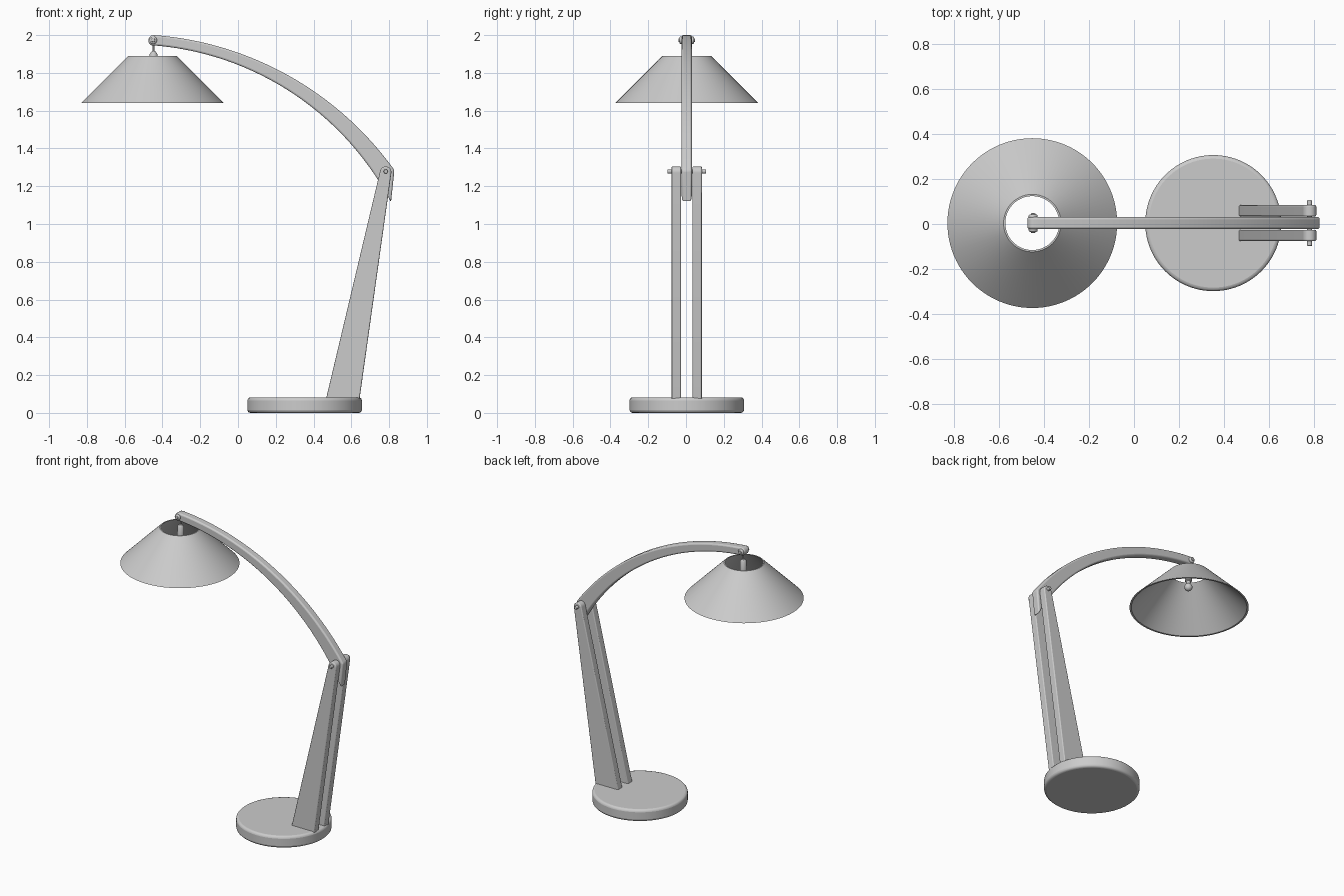
import bpy, bmesh, math
from mathutils import Vector

if "Cube" in bpy.data.objects:
    bpy.data.objects.remove(bpy.data.objects["Cube"], do_unlink=True)

grey = bpy.data.materials.new("light_grey")
grey.use_nodes = True
grey.diffuse_color = (0.6, 0.6, 0.6, 1)
grey.node_tree.nodes["Principled BSDF"].inputs["Base Color"].default_value = (0.6, 0.6, 0.6, 1)

YC = 0.004          # shared centre plane
SHADE_X = -0.453    # lamp hanging axis


def finish(name, bm, bevel=0):
    """Turn a bmesh into a shaded object, optionally with rounded edges."""
    bmesh.ops.recalc_face_normals(bm, faces=bm.faces)
    mesh = bpy.data.meshes.new(name)
    bm.to_mesh(mesh)
    bm.free()
    mesh.materials.append(grey)
    obj = bpy.data.objects.new(name, mesh)
    bpy.context.collection.objects.link(obj)
    if bevel:
        mod = obj.modifiers.new("rounded_edges", 'BEVEL')
        mod.width, mod.segments = bevel, 3
        mod.limit_method, mod.angle_limit = 'ANGLE', math.radians(40)
    bpy.ops.object.select_all(action='DESELECT')
    obj.select_set(True)
    bpy.context.view_layer.objects.active = obj
    bpy.ops.object.shade_smooth_by_angle(angle=math.radians(35))
    return obj


def plate(name, outline, y, thick, bevel):
    """Extrude an outline in x and z along y."""
    bm = bmesh.new()
    face = bm.faces.new([bm.verts.new((x, y - thick / 2, z)) for x, z in outline])
    new = bmesh.ops.extrude_face_region(bm, geom=[face])["geom"]
    bmesh.ops.translate(bm, vec=(0, thick, 0),
                        verts=[v for v in new if isinstance(v, bmesh.types.BMVert)])
    return finish(name, bm, bevel)


def lathe(name, profile, x, steps=64, closed=False, bevel=0):
    """Spin a (radius, z) profile around a vertical axis."""
    bm = bmesh.new()
    verts = [bm.verts.new((x + r, YC, z)) for r, z in profile]
    pairs = list(zip(verts, verts[1:] + verts[:1])) if closed else list(zip(verts, verts[1:]))
    edges = [bm.edges.new(p) for p in pairs]
    bmesh.ops.spin(bm, geom=verts + edges, cent=(x, YC, 0), axis=(0, 0, 1),
                   angle=math.tau, steps=steps)
    bmesh.ops.remove_doubles(bm, verts=bm.verts, dist=0.0001)
    return finish(name, bm, bevel)


def pin(name, x, z, radius, length):
    """Rounded rod lying along y."""
    bm = bmesh.new()
    bmesh.ops.create_cone(bm, cap_ends=True, segments=20, radius1=radius, radius2=radius, depth=length)
    for v in bm.verts:
        v.co = Vector((x + v.co.x, YC + v.co.z, z + v.co.y))
    return finish(name, bm, radius * 0.35)


def arc(cx, cz, r, a0, a1, n):
    """Points on a circle between two angles in degrees."""
    angles = [math.radians(a0 + (a1 - a0) * i / n) for i in range(n + 1)]
    return [(cx + r * math.cos(a), cz + r * math.sin(a)) for a in angles]


def arc_through(a, b, c, n):
    """Points on the circle through three points, from a to c."""
    (ax, az), (bx, bz), (cx, cz) = a, b, c
    d = 2 * (ax * (bz - cz) + bx * (cz - az) + cx * (az - bz))
    sa, sb, sc = (p[0] ** 2 + p[1] ** 2 for p in (a, b, c))
    ox = (sa * (bz - cz) + sb * (cz - az) + sc * (az - bz)) / d
    oz = (sa * (cx - bx) + sb * (ax - cx) + sc * (bx - ax)) / d
    ang = [math.degrees(math.atan2(p[1] - oz, p[0] - ox)) for p in (a, c)]
    return arc(ox, oz, math.hypot(ax - ox, az - oz), *ang, n)


# Round base
lathe("base", [(0, 0), (0.303, 0), (0.303, 0.082), (0, 0.082)], 0.353, 96, bevel=0.016)

# Twin tapering uprights with rounded tops
upright = [(0.465, 0.07), (0.643, 0.07)] + arc(0.782, 1.275, 0.03, -8, 168, 12)
for side, name in ((-1, "right_upright"), (1, "left_upright")):
    plate(name, upright, YC + side * 0.055, 0.05, 0.006)

# Curved arm, thicker towards the joint and ending in a pointed tail
outer = arc_through((-0.445, 2.0), (0.26, 1.79), (0.828, 1.285), 40)
inner = arc_through((0.81, 1.115), (0.45, 1.57), (-0.44, 1.945), 40)
nose = arc(-0.447, 1.972, 0.028, 250, 110, 8)
plate("curved_arm", outer + inner + nose, YC, 0.054, 0.01)

# Joint pins
pin("joint_pin", 0.782, 1.278, 0.011, 0.205)
pin("hanger_pin", -0.449, 1.973, 0.02, 0.078)
pin("hanger_pin_core", -0.449, 1.973, 0.01, 0.088)

# Hanging wire, socket and bulb
lathe("hanger_wire", [(0, 1.96), (0.005, 1.96), (0.005, 1.9), (0, 1.9)], -0.447, 12)
lathe("socket", [(0, 1.915), (0.012, 1.912), (0.021, 1.898), (0.022, 1.83),
                 (0.014, 1.825), (0.013, 1.8), (0, 1.8)], -0.447, 24)
lathe("bulb", arc(0, 1.785, 0.026, 90, -90, 12), -0.447, 24)

# Open conical shade with a thin wall
lathe("shade", [(0.378, 1.64), (0.128, 1.89), (0.12, 1.89), (0.366, 1.64)],
      SHADE_X, 96, closed=True)
